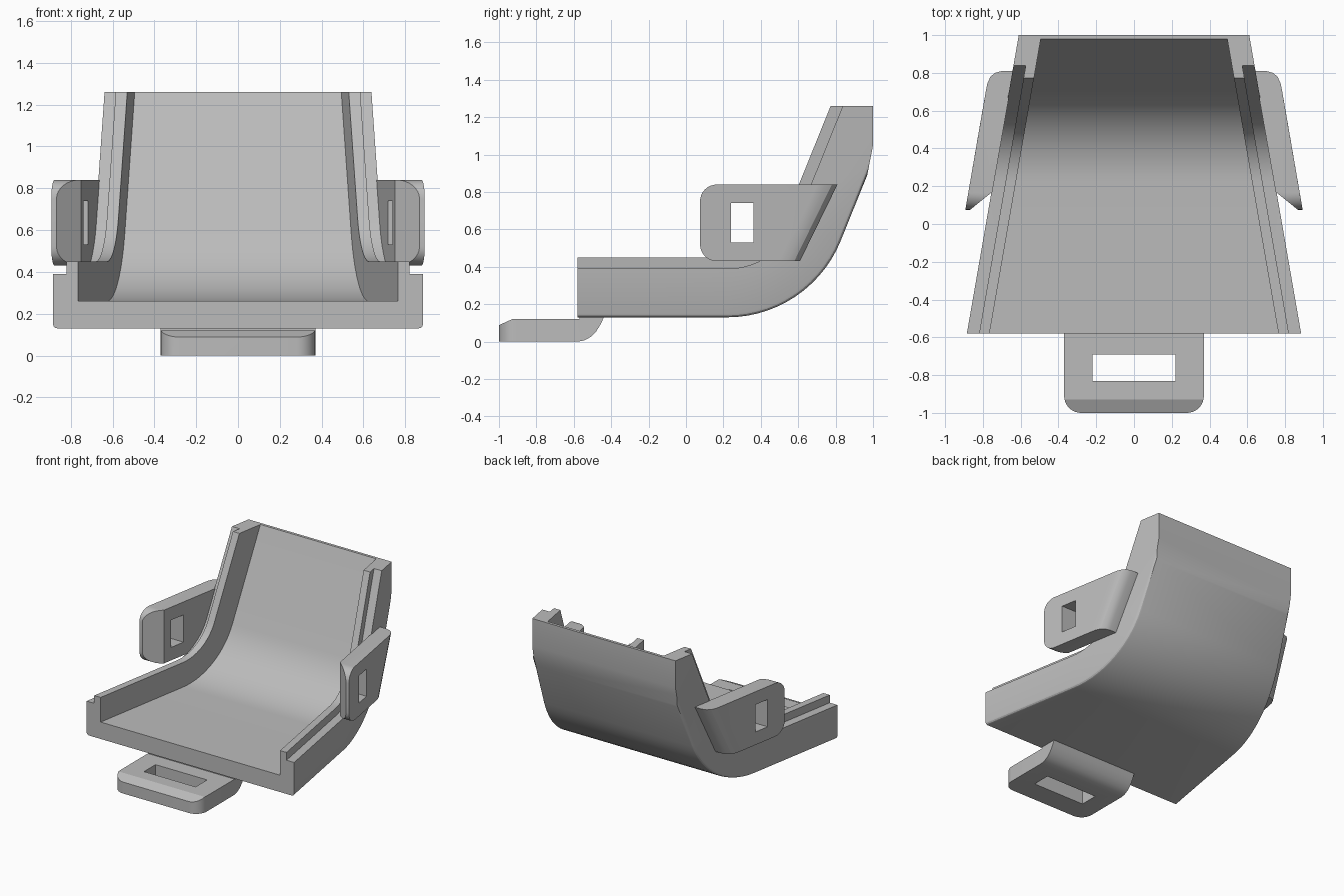
import bpy, bmesh
from math import sin, cos, radians, pi
from mathutils import Vector

cube = bpy.data.objects.get("Cube")
if cube:
    bpy.data.objects.remove(cube)

grey = bpy.data.materials.new("plain grey")
grey.use_nodes = True
grey.diffuse_color = (0.5, 0.5, 0.5, 1)
grey.node_tree.nodes["Principled BSDF"].inputs["Base Color"].default_value = (0.5, 0.5, 0.5, 1)

TAPER = 0.174          # sides draw in towards the back
FRONT = -0.58          # front edge of the seat
TOP = 1.26


def to_object(name, bm):
    bmesh.ops.recalc_face_normals(bm, faces=bm.faces)
    mesh = bpy.data.meshes.new(name)
    bm.to_mesh(mesh)
    bm.free()
    mesh.materials.append(grey)
    obj = bpy.data.objects.new(name, mesh)
    bpy.context.collection.objects.link(obj)
    return obj


def prism(name, points, place, low, high):
    """Extrude a 2D outline; place(a, b, t) gives the 3D position."""
    bm = bmesh.new()
    rings = [[bm.verts.new(place(a, b, t)) for a, b in points] for t in (low, high)]
    count = len(points)
    for i in range(count):
        j = (i + 1) % count
        bm.faces.new((rings[0][i], rings[0][j], rings[1][j], rings[1][i]))
    for ring in rings:
        bm.faces.new(ring)
    return to_object(name, bm)


def along_x(a, b, t):
    return (t, a, b)


def along_z(a, b, t):
    return (a, b, t)


def corner(cx, cy, r, start, steps=8):
    """Quarter circle of points, counter-clockwise from a start angle."""
    angles = [radians(start + 90 * i / steps) for i in range(steps + 1)]
    return [(cx + r * cos(a), cy + r * sin(a)) for a in angles]


def carve(obj, cutters):
    """Apply booleans and remove the cutters."""
    for cutter, operation in cutters:
        cutter.hide_render = True
        mod = obj.modifiers.new("cut", 'BOOLEAN')
        mod.operation, mod.solver, mod.object = operation, 'EXACT', cutter
    graph = bpy.context.evaluated_depsgraph_get()
    mesh = bpy.data.meshes.new_from_object(obj.evaluated_get(graph))
    obj.modifiers.clear()
    obj.data = mesh
    mesh.name = obj.name
    for cutter, _ in cutters:
        bpy.data.objects.remove(cutter)


def smooth(obj):
    bpy.ops.object.select_all(action='DESELECT')
    obj.select_set(True)
    bpy.context.view_layer.objects.active = obj
    bpy.ops.object.shade_smooth_by_angle(angle=radians(24))


# Seat shell: a stepped channel swept along a bent path
def build_shell():
    lean, radius, bend = radians(68), 0.655, 0.22
    base = 0.13
    path = [(FRONT, base, 0.0)]
    for i in range(15):
        a = lean * i / 14
        path.append((bend + radius * sin(a), base + radius * (1 - cos(a)), a))
    y, z, a = path[-1]
    path.append((y + 1.2 * cos(a), z + 1.2 * sin(a), a))

    half = [(0.865, 0), (0.875, 0.003), (0.882, 0.010), (0.885, 0.02),
            (0.885, 0.26), (0.82, 0.26), (0.82, 0.32), (0.765, 0.32), (0.765, 0.13)]
    section = half + [(-x, d) for x, d in reversed(half)]

    bm = bmesh.new()
    rings = []
    for y, z, a in path:
        ring = []
        for x, d in section:
            py, pz = y - d * sin(a), z + d * cos(a)
            px = abs(x) - TAPER * (py - FRONT)
            ring.append(bm.verts.new((px if x > 0 else -px, py, pz)))
        rings.append(ring)
    for r0, r1 in zip(rings, rings[1:]):
        for i in range(len(section)):
            j = (i + 1) % len(section)
            bm.faces.new((r0[i], r0[j], r1[j], r1[i]))
    bm.faces.new(rings[0])

    # Trim the top level and the back upright, easing the back edge
    ease = radians(11)
    cuts = [((0, 0, TOP), (0, 0, 1)),
            ((0, 1, 0), (0, 1, 0)),
            ((0, 1, 1.05), (0, cos(ease), -sin(ease)))]
    for point, normal in cuts:
        bmesh.ops.bisect_plane(bm, geom=bm.verts[:] + bm.edges[:] + bm.faces[:],
                               dist=1e-5, plane_co=Vector(point),
                               plane_no=Vector(normal), clear_outer=True)
        rim = [e for e in bm.edges if e.is_boundary]
        bmesh.ops.holes_fill(bm, edges=rim, sides=0)
    return to_object("seat_shell", bm)


# Side strap wings: thick plates with a bevelled front and rounded, raked back
def build_wing(name, side):
    low, high, r = 0.43, 0.84, 0.09
    outline = ([(1.0, low), (1.0, high)] + corner(0.075 + r, high - r, r, 90)
               + corner(0.075 + r, low + r, r, 180))
    wing = prism(name, outline, along_x, side * 0.5, side * 1.0)

    plan = [(0.75, 0.17), (0.868, 0.075), (0.893, 0.075), (0.785, 0.70),
            (0.776, 0.745), (0.76, 0.78), (0.735, 0.80), (0.70, 0.81), (0.638, 0.81)]

    def raked(x, y, z):
        shift = 0.49 * (z - high) if y > 0.5 else 0
        return (side * (x - TAPER * shift), y + shift, z)

    body = prism("wing_plan", plan, raked, 0.35, 0.95)
    slot = prism("wing_slot", [(0.24, 0.53), (0.36, 0.53), (0.36, 0.74), (0.24, 0.74)],
                 along_x, side * 0.4, side * 1.1)
    carve(wing, [(body, 'INTERSECT'), (slot, 'DIFFERENCE')])
    return wing


# Front strap tab under the seat
def build_tab():
    side_view = [(-1.0, 0), (-0.58, 0), (-0.545, 0.006), (-0.51, 0.025), (-0.48, 0.055),
                 (-0.455, 0.095), (-0.435, 0.14), (-0.57, 0.14), (-0.57, 0.12),
                 (-0.93, 0.12), (-1.0, 0.088)]
    width, r = 0.37, 0.09
    tab = prism("front_tab", side_view, along_x, -0.5, 0.5)
    plan_view = ([(width, -0.3), (-width, -0.3)] + corner(r - width, r - 1, r, 180)
                 + corner(width - r, r - 1, r, 270))
    plan = prism("tab_plan", plan_view, along_z, -0.2, 0.3)
    slot = prism("tab_slot", [(-0.22, -0.83), (0.22, -0.83), (0.22, -0.69), (-0.22, -0.69)],
                 along_z, -0.2, 0.3)
    carve(tab, [(plan, 'INTERSECT'), (slot, 'DIFFERENCE')])
    return tab


for part in (build_shell(), build_wing("left_wing", 1), build_wing("right_wing", -1), build_tab()):
    smooth(part)
